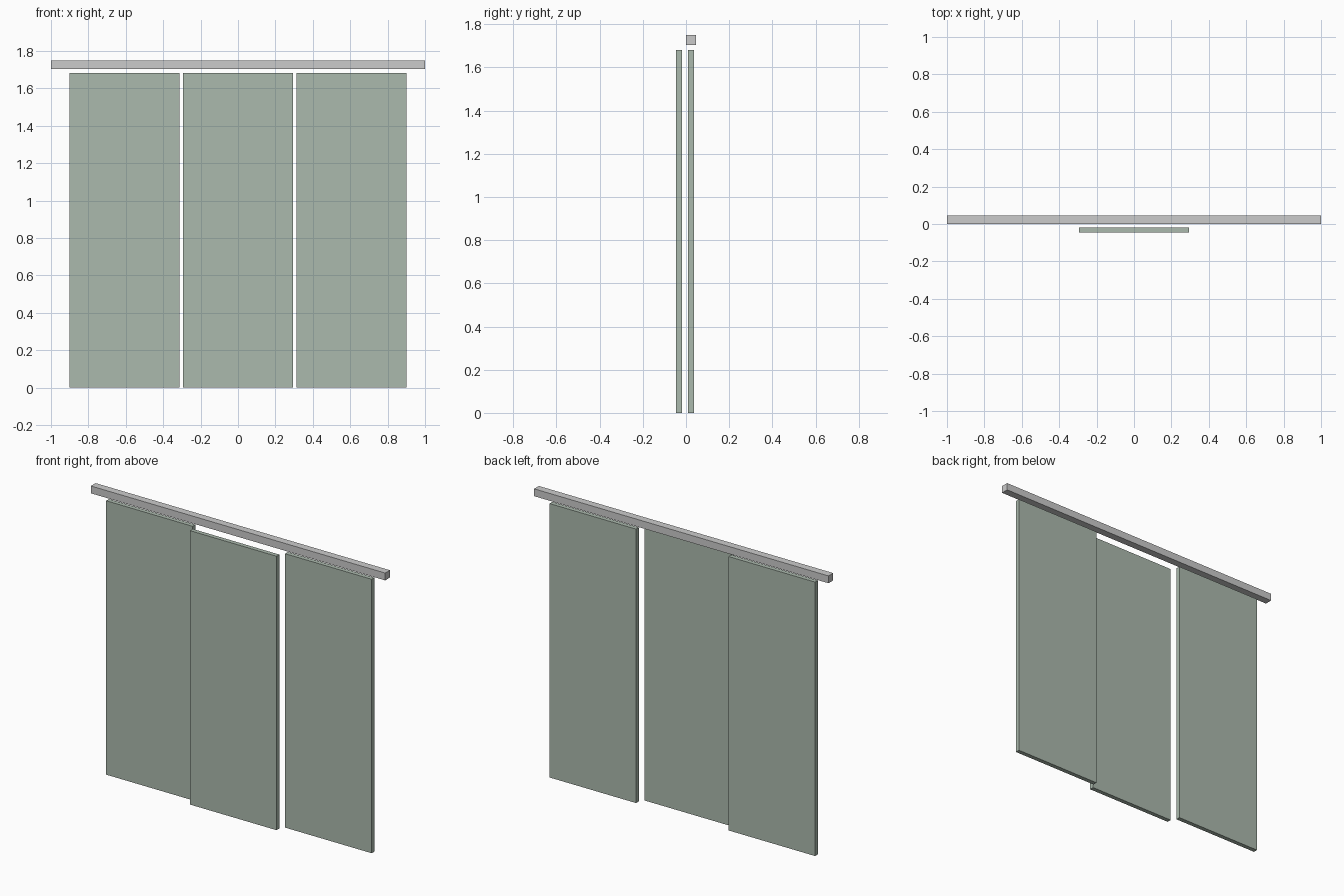
import bpy

if "Cube" in bpy.data.objects:
    bpy.data.objects.remove(bpy.data.objects["Cube"])


def box(name, x, y, z, material=None):
    """Axis-aligned box from (min, max) ranges, with applied scale."""
    ranges = (x, y, z)
    bpy.ops.mesh.primitive_cube_add(size=1, location=[(a + b) / 2 for a, b in ranges])
    obj = bpy.context.object
    obj.name = name
    obj.scale = [b - a for a, b in ranges]
    bpy.ops.object.transform_apply(location=False, rotation=False, scale=True)
    if material:
        obj.data.materials.append(material)
    return obj


green = bpy.data.materials.new("panel_green")
green.diffuse_color = (0.41, 0.49, 0.42, 1)
green.use_nodes = True
green.node_tree.nodes["Principled BSDF"].inputs["Base Color"].default_value = green.diffuse_color

# Overhead rail, above the back track
box("top_rail", (-1, 1), (0.0, 0.046), (1.705, 1.75))

# Sliding panels: outer two on the back track, middle one on the front track
half_width = 0.294
back, front = (0.009, 0.036), (-0.046, -0.019)
for name, cx, track in (("left_panel", -0.608, back),
                        ("middle_panel", 0.0, front),
                        ("right_panel", 0.608, back)):
    box(name, (cx - half_width, cx + half_width), track, (0, 1.682), green)
